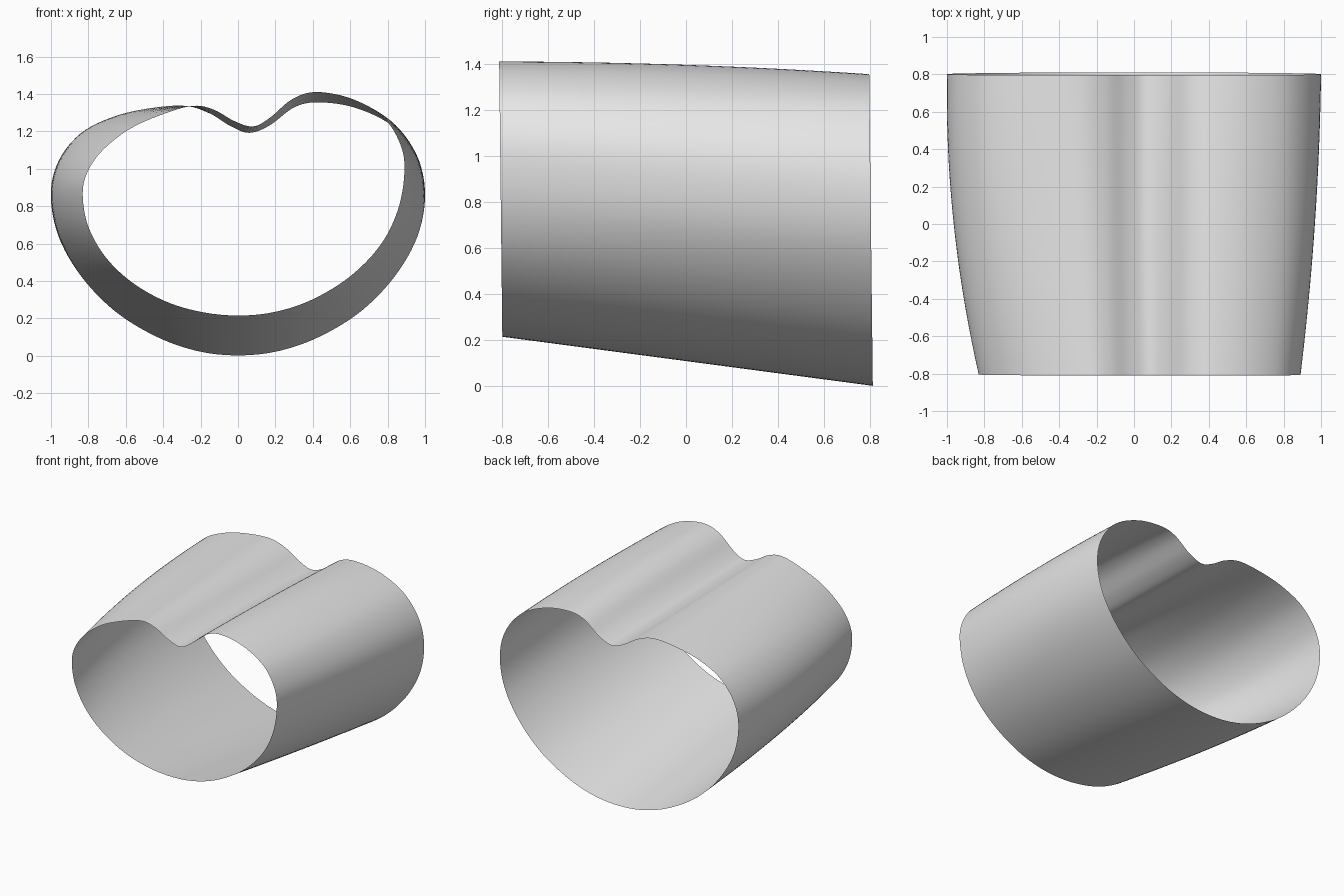
import bpy
import bmesh

cube = bpy.data.objects.get("Cube")
if cube:
    bpy.data.objects.remove(cube, do_unlink=True)

HALF_LENGTH = 0.803
ROWS = 20      # steps along the length
STEPS = 6      # curve steps between profile points

# Matching points on the two rims, from the bottom round by +x:
# (front x, front z, back x, back z)
RIMS = [
    (0.00, 0.215, 0.00, 0.002), (0.20, 0.235, 0.22, 0.026),
    (0.40, 0.302, 0.44, 0.104), (0.60, 0.425, 0.66, 0.240),
    (0.76, 0.590, 0.84, 0.427), (0.855, 0.780, 0.96, 0.640),
    (0.89, 0.985, 1.00, 0.860), (0.868, 1.130, 0.96, 1.055),
    (0.78, 1.270, 0.83, 1.225), (0.61, 1.373, 0.63, 1.325),
    (0.42, 1.410, 0.43, 1.355), (0.29, 1.372, 0.30, 1.328),
    (0.17, 1.272, 0.17, 1.232), (0.08, 1.226, 0.06, 1.192),
    (-0.02, 1.255, -0.04, 1.228), (-0.13, 1.316, -0.15, 1.295),
    (-0.24, 1.336, -0.28, 1.336), (-0.40, 1.292, -0.46, 1.325),
    (-0.58, 1.212, -0.66, 1.280), (-0.73, 1.092, -0.84, 1.190),
    (-0.81, 0.970, -0.96, 1.040), (-0.83, 0.850, -1.00, 0.860),
    (-0.80, 0.690, -0.96, 0.640), (-0.71, 0.530, -0.84, 0.427),
    (-0.57, 0.395, -0.66, 0.240), (-0.39, 0.292, -0.44, 0.104),
    (-0.20, 0.235, -0.22, 0.026),
]


def smooth_loop(points, steps):
    """Closed Catmull-Rom curve through the points."""
    n, out = len(points), []
    for i in range(n):
        p0, p1, p2, p3 = (points[(i + k) % n] for k in (-1, 0, 1, 2))
        for s in range(steps):
            t = s / steps
            out.append([0.5 * (2 * b + (c - a) * t
                               + (2 * a - 5 * b + 4 * c - d) * t ** 2
                               + (3 * b - a - 3 * c + d) * t ** 3)
                        for a, b, c, d in zip(p0, p1, p2, p3)])
    return out


def section_point(rim, t):
    """Point between the rims, with the walls bulging slightly outward."""
    fx, fz, bx, bz = rim
    bow = t * (1 - t)
    side = max(-1.0, min(1.0, -2 * (fx + 0.3)))
    upper = min(1.0, max(0.0, (fz - 0.86) / 0.4))
    x = fx + (bx - fx) * (t + (1.15 if fx < 0 else 0.8) * bow)
    z = fz + (bz - fz) * (t + 0.95 * side * upper * bow)
    y = HALF_LENGTH * (2 * t - 1) - 0.008 * (z - 0.7) / 0.7
    return x, y, z


# Open heart-shaped sleeve, lofted from the front rim to the back rim
loop = smooth_loop(RIMS, STEPS)
bm = bmesh.new()
rows = [[bm.verts.new(section_point(rim, j / ROWS)) for rim in loop]
        for j in range(ROWS + 1)]
for lower, upper in zip(rows, rows[1:]):
    for i in range(len(loop)):
        k = (i + 1) % len(loop)
        face = bm.faces.new((lower[i], upper[i], upper[k], lower[k]))
        face.smooth = True
mesh = bpy.data.meshes.new("heart_sleeve")
bm.to_mesh(mesh)
bm.free()
sleeve = bpy.data.objects.new("heart_sleeve", mesh)
bpy.context.collection.objects.link(sleeve)

# Plain light grey
grey = bpy.data.materials.new("light_grey")
grey.use_nodes = True
grey.diffuse_color = (0.8, 0.8, 0.8, 1)
grey.node_tree.nodes["Principled BSDF"].inputs["Base Color"].default_value = (0.8, 0.8, 0.8, 1)
mesh.materials.append(grey)
